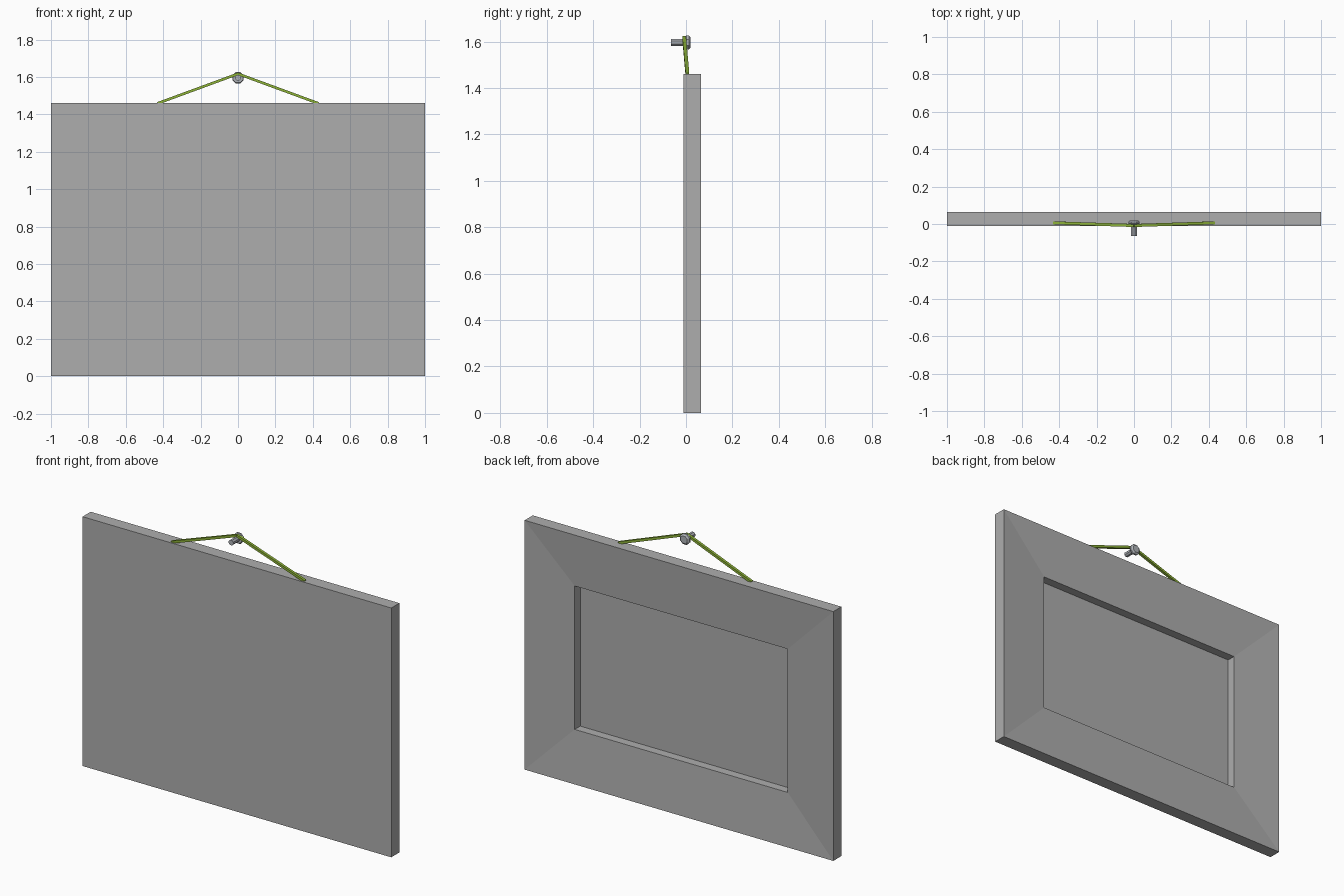
import bpy, bmesh, math
from mathutils import Vector, Matrix

cube = bpy.data.objects.get("Cube")
if cube:
    bpy.data.objects.remove(cube, do_unlink=True)


def material(name, color):
    mat = bpy.data.materials.new(name)
    mat.use_nodes = True
    mat.diffuse_color = (*color, 1)
    mat.node_tree.nodes["Principled BSDF"].inputs["Base Color"].default_value = (*color, 1)
    return mat


GREY = material("frame grey", (0.42, 0.42, 0.42))
STEEL = material("nail steel", (0.43, 0.45, 0.48))
GREEN = material("cord green", (0.27, 0.45, 0.04))


def add_object(name, bm, mat):
    bmesh.ops.recalc_face_normals(bm, faces=bm.faces[:])
    mesh = bpy.data.meshes.new(name)
    bm.to_mesh(mesh)
    bm.free()
    mesh.materials.append(mat)
    obj = bpy.data.objects.new(name, mesh)
    bpy.context.collection.objects.link(obj)
    return obj


def lofted(name, rings, mat):
    """Closed solid through a list of matching point rings."""
    bm = bmesh.new()
    loops = [[bm.verts.new(p) for p in ring] for ring in rings]
    for a, b in zip(loops, loops[1:]):
        for i in range(len(a)):
            j = (i + 1) % len(a)
            bm.faces.new((a[i], a[j], b[j], b[i]))
    bm.faces.new(loops[0])
    bm.faces.new(loops[-1])
    return add_object(name, bm, mat)


WIDTH, HEIGHT = 2.0, 1.46


def rectangle(inset, y):
    x = WIDTH / 2 - inset
    return [(-x, y, inset), (x, y, inset), (x, y, HEIGHT - inset), (-x, y, HEIGHT - inset)]


# Frame: flat front, sloping mitred back border, recessed panel
BORDER = 0.31
lofted("picture_frame", [rectangle(0, -0.01), rectangle(0, 0.065),
                         rectangle(BORDER, 0.044), rectangle(BORDER, -0.007)], GREY)


# Hanging cords: square-section strips from the frame top to the nail
def cord(name, side):
    start, end = Vector((side * 0.43, 0.006, 1.459)), Vector((0, -0.008, 1.617))
    along = (end - start).normalized()
    across = Vector((0, 1, 0))
    up = along.cross(across).normalized()
    corners = [across * a * 0.008 + up * b * 0.007
               for a, b in ((-1, -1), (1, -1), (1, 1), (-1, 1))]
    lofted(name, [[p + c for c in corners] for p in (start, end)], GREEN)


cord("left_cord", 1)
cord("right_cord", -1)


# Nail: shaft pointing forward, chamfered head behind the cord
def circle(radius, y, sides=8):
    turn = 2 * math.pi / sides
    return [(radius * math.cos((i + 0.5) * turn), y, 1.596 + radius * math.sin((i + 0.5) * turn))
            for i in range(sides)]


lofted("nail_shaft", [circle(0.016, -0.065), circle(0.016, 0.004)], STEEL)
lofted("nail_head", [circle(0.028, -0.003), circle(0.033, 0.002),
                     circle(0.033, 0.012), circle(0.023, 0.02)], STEEL)
